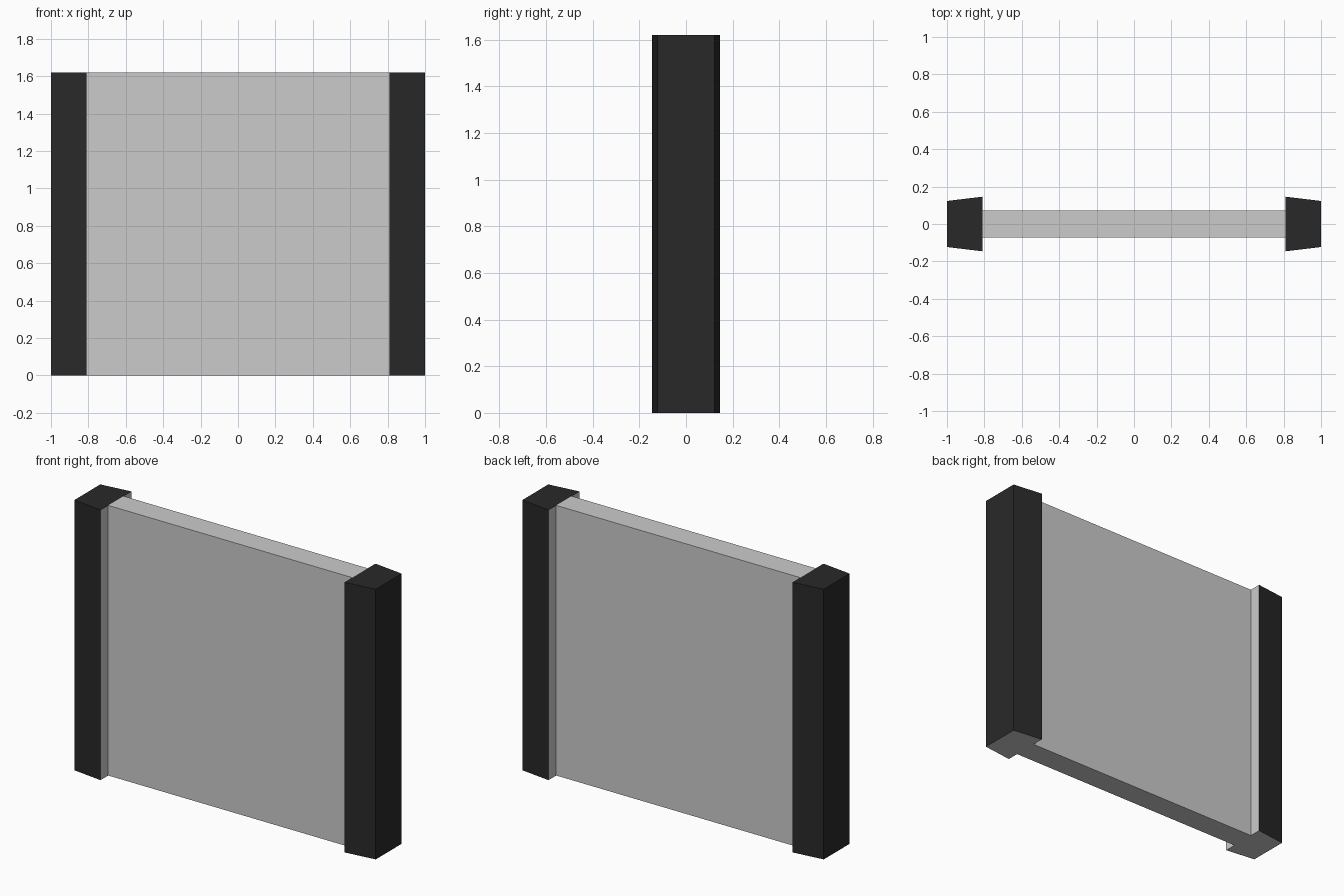
import bpy, bmesh

if "Cube" in bpy.data.objects:
    bpy.data.objects.remove(bpy.data.objects["Cube"])

H = 1.62          # height
XI, XO = 0.81, 1.0    # inner and outer post positions
YP, YI, YO = 0.073, 0.146, 0.123  # half depths: panel, post inner, post outer


def make_object(name, polys, mat=None):
    """Mesh object from a list of polygons, welded together."""
    bm = bmesh.new()
    for poly in polys:
        bm.faces.new([bm.verts.new(p) for p in poly])
    bmesh.ops.remove_doubles(bm, verts=bm.verts[:], dist=1e-5)
    mesh = bpy.data.meshes.new(name)
    bm.to_mesh(mesh)
    bm.free()
    if mat:
        mesh.materials.append(mat)
    obj = bpy.data.objects.new(name, mesh)
    bpy.context.collection.objects.link(obj)
    return obj


def wall(a, b):
    """Upright face over the plan segment a-b."""
    return [(*a, 0), (*b, 0), (*b, H), (*a, H)]


def flat(points, z):
    """Level face, facing up at the top and down at the bottom."""
    return [(x, y, z) for x, y in (points if z > 0 else points[::-1])]


def mirrored(polys):
    """Copy across x = 0 with the winding kept outward."""
    return [[(-x, y, z) for x, y, z in reversed(p)] for p in polys]


dark = bpy.data.materials.new("dark_cladding")
dark.diffuse_color = (0.022, 0.022, 0.022, 1)
dark.use_nodes = True
dark.node_tree.nodes["Principled BSDF"].inputs["Base Color"].default_value = dark.diffuse_color

# plan of the right post, counter-clockwise, split where the panel meets it
post = [(XI, -YP), (XI, -YI), (XO, -YO), (XO, YO), (XI, YI), (XI, YP)]

# grey panel with the lips and undersides of the posts
panel_plan = [(-XI, -YP), (XI, -YP), (XI, YP), (-XI, YP)]
ends = [wall(post[0], post[1]), wall(post[4], post[5]), flat(post, 0)]
panel = [wall(panel_plan[0], panel_plan[1]), wall(panel_plan[2], panel_plan[3]),
         flat(panel_plan, H), flat(panel_plan, 0)]
make_object("panel", panel + ends + mirrored(ends))

# dark outer faces and tops of the posts
cladding = [wall(post[i], post[i + 1]) for i in (1, 2, 3)] + [flat(post, H)]
make_object("right_post", cladding, dark)
make_object("left_post", mirrored(cladding), dark)
